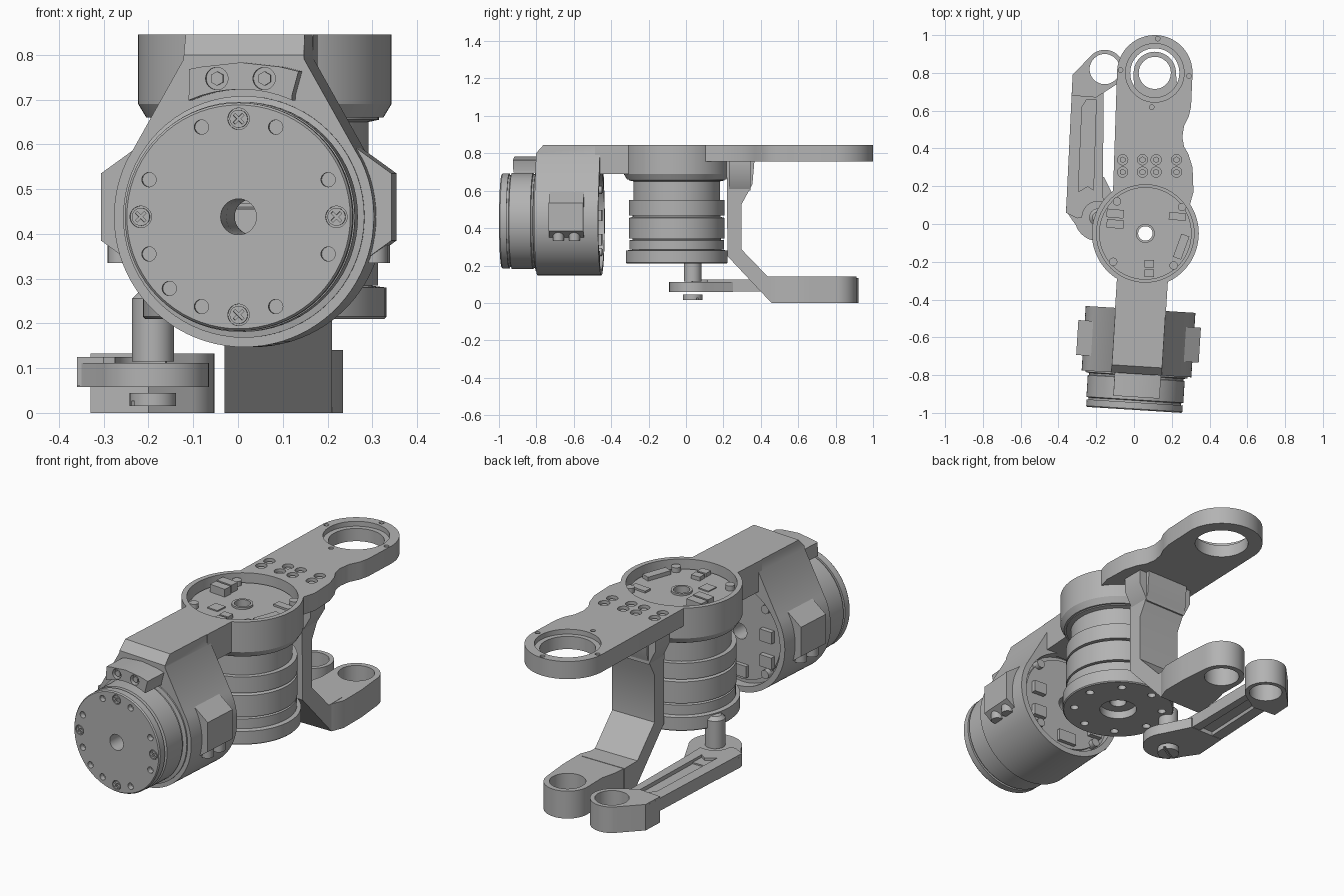
import bpy, bmesh, math
from mathutils import Matrix, Vector

if "Cube" in bpy.data.objects:
    bpy.data.objects.remove(bpy.data.objects["Cube"])

grey = bpy.data.materials.new("machined grey")
grey.use_nodes = True
grey.diffuse_color = (0.45, 0.45, 0.45, 1)
grey.node_tree.nodes["Principled BSDF"].inputs["Base Color"].default_value = grey.diffuse_color

HUB = (0.06, -0.05)
END = (0.11, 0.80)
# The front assembly swings slightly about the hub axis
SWING = Matrix.Translation((*HUB, 0)) @ Matrix.Rotation(math.radians(-3.6), 4, 'Z')
AXIS_Z = 0.438
FORWARD = SWING @ Matrix.Translation((0, 0, AXIS_Z)) @ Matrix.Rotation(math.pi / 2, 4, 'X')
AT_HUB = Matrix.Translation((*HUB, 0))


def finish(name, bm, matrix=None):
    bmesh.ops.recalc_face_normals(bm, faces=bm.faces)
    if matrix:
        bm.transform(matrix)
    mesh = bpy.data.meshes.new(name)
    bm.to_mesh(mesh)
    bm.free()
    mesh.materials.append(grey)
    obj = bpy.data.objects.new(name, mesh)
    bpy.context.collection.objects.link(obj)
    return obj


def arc(cx, cy, r, a0, a1, n=24):
    steps = [math.radians(a0 + (a1 - a0) * i / n) for i in range(n + 1)]
    return [(cx + r * math.cos(a), cy + r * math.sin(a)) for a in steps]


def prism(name, outline, lo, hi, axis='z', matrix=None):
    place = {'x': lambda p, d: (d, *p), 'y': lambda p, d: (p[0], d, p[1]), 'z': lambda p, d: (*p, d)}[axis]
    bm = bmesh.new()
    a = [bm.verts.new(place(p, lo)) for p in outline]
    b = [bm.verts.new(place(p, hi)) for p in outline]
    bm.faces.new(a)
    bm.faces.new(b)
    for i in range(len(a)):
        j = (i + 1) % len(a)
        bm.faces.new((a[i], a[j], b[j], b[i]))
    return finish(name, bm, matrix)


def lathe(name, profile, matrix=None, n=72):
    """Revolve a closed (radius, height) loop with a bore."""
    bm = bmesh.new()
    rings = [[bm.verts.new((r * math.cos(math.tau * i / n), r * math.sin(math.tau * i / n), z))
              for i in range(n)] for r, z in profile]
    for k, a in enumerate(rings):
        b = rings[(k + 1) % len(rings)]
        for i in range(n):
            j = (i + 1) % n
            bm.faces.new((a[i], a[j], b[j], b[i]))
    return finish(name, bm, matrix)


def rods(name, items, matrix=None, n=32):
    """Cylinders given as (x, y, radius, low, high)."""
    bm = bmesh.new()
    for x, y, r, lo, hi in items:
        bmesh.ops.create_cone(bm, cap_ends=True, segments=n, radius1=r, radius2=r, depth=hi - lo,
                              matrix=Matrix.Translation((x, y, (lo + hi) / 2)))
    return finish(name, bm, matrix)


def boxes(name, items, matrix=None):
    """Boxes given as (x, y, width, length, low, high, turn)."""
    bm = bmesh.new()
    for x, y, w, l, lo, hi, turn in items:
        m = Matrix.Translation((x, y, (lo + hi) / 2)) @ Matrix.Rotation(math.radians(turn), 4, 'Z')
        bmesh.ops.create_cube(bm, size=1, matrix=m @ Matrix.Diagonal((w, l, hi - lo, 1)))
    return finish(name, bm, matrix)


def cut(obj, *cutters):
    for c in cutters:
        mod = obj.modifiers.new("cut", 'BOOLEAN')
        mod.object, mod.operation, mod.solver = c, 'DIFFERENCE', 'EXACT'
    graph = bpy.context.evaluated_depsgraph_get()
    mesh = bpy.data.meshes.new_from_object(obj.evaluated_get(graph))
    obj.modifiers.clear()
    obj.data = mesh
    for c in cutters:
        bpy.data.objects.remove(c)
    return obj


def ring_points(radius, start, count):
    return arc(0, 0, radius, start, start + 360 * (count - 1) / count, count - 1)


# Upper arm plate with far bearing ring
outline = arc(*END, 0.2, 0, 176, 40) + [(-0.11, 0.2), (-0.11, 0.1), (0.29, 0.08), (0.315, 0.17), (0.31, 0.3),
          (0.288, 0.37), (0.265, 0.41), (0.256, 0.46), (0.265, 0.52), (0.29, 0.57), (0.302, 0.62)]
bolts = [(x, y) for x in (-0.06, 0.045, 0.117, 0.225) for y in (0.275, 0.34)]
pins = [(END[0] + x, END[1] + y) for x, y in ring_points(0.182, 85, 4)]
cut(prism("upper_arm", outline, 0.755, 0.845),
    rods("hub_recess", [(*HUB, 0.262, 0.7, 0.9)], n=72),
    rods("ring_bore", [(*END, 0.13, 0.7, 0.9)], n=64),
    rods("ring_step", [(*END, 0.155, 0.82, 0.9)], n=64),
    rods("bolt_holes", [(x, y, 0.027, 0.815, 0.9) for x, y in bolts] +
         [(x, y, 0.012, 0.81, 0.9) for x, y in pins]))
lathe_bolts = rods("arm_bolts", [(x, y, 0.017, 0.8, 0.835) for x, y in bolts], n=6)

# Hub cup, circuit board and its components
lathe("hub_cup", [(0.04, 0.66), (0.265, 0.66), (0.283, 0.69), (0.283, 0.845), (0.258, 0.845),
                  (0.258, 0.785), (0.04, 0.785)], AT_HUB)
lathe("hub_board", [(0.04, 0.78), (0.245, 0.78), (0.245, 0.8), (0.04, 0.8)], AT_HUB)
lathe("hub_collar", [(0.038, 0.78), (0.05, 0.78), (0.05, 0.81), (0.038, 0.81)], AT_HUB)
boxes("hub_connectors", [(-0.1, 0.055, 0.09, 0.045, 0.79, 0.84, -5), (-0.1, 0.0, 0.09, 0.045, 0.79, 0.84, -5),
      (-0.02, -0.145, 0.06, 0.06, 0.79, 0.806, -5), (0.08, -0.21, 0.05, 0.04, 0.79, 0.82, 0),
      (0.08, -0.26, 0.05, 0.04, 0.79, 0.82, 0), (0.25, -0.12, 0.045, 0.13, 0.79, 0.82, -20),
      (0.23, 0.04, 0.09, 0.04, 0.79, 0.81, -5)])
rods("board_standoffs", [(x, y, 0.022, 0.78, 0.825) for x, y in
     ((-0.09, 0.12), (0.21, -0.22), (-0.11, -0.2), (0.255, 0.09))])

# Main motor stack under the hub
flange_holes = rods("flange_holes", [(x, y, 0.02, 0.15, 0.235) for x, y in ring_points(0.215, 10, 8)], AT_HUB)
lathe("main_motor", [(0.04, 0.67), (0.255, 0.67), (0.255, 0.655), (0.232, 0.65), (0.232, 0.55), (0.255, 0.55),
      (0.255, 0.468), (0.235, 0.468), (0.235, 0.46), (0.255, 0.455), (0.255, 0.345), (0.236, 0.345),
      (0.236, 0.338), (0.253, 0.335), (0.253, 0.285), (0.04, 0.285)], AT_HUB)
cut(lathe("output_flange", [(0.04, 0.3), (0.24, 0.3), (0.24, 0.284), (0.272, 0.28), (0.272, 0.215),
          (0.267, 0.21), (0.09, 0.21), (0.09, 0.25), (0.04, 0.25)], AT_HUB), flange_holes)

# Crank pin and its retaining screw
PIN = (-0.19, 0.035)
lathe("crank_pin", [(0.005, 0.275), (0.03, 0.272), (0.047, 0.255), (0.047, 0.115), (0.005, 0.115)],
      Matrix.Translation((*PIN, 0)), 40)
cut(rods("pin_screw", [(*PIN, 0.03, 0.04, 0.12), (*PIN, 0.052, 0.015, 0.044)]),
    boxes("screw_slot", [(*PIN, 0.2, 0.012, 0, 0.027, 30)]))

# Push link: bar with pockets on both faces, thin pin eye and thick far eye
EYE = (-0.155, 0.82)
bar = [(-0.36, 0.06), (-0.325, 0.79), (-0.16, 0.72), (-0.165, 0.2), (-0.16, 0.06), (-0.3, 0.03)]
pocket = [(-0.295, 0.17), (-0.275, 0.62), (-0.25, 0.66), (-0.2, 0.66), (-0.215, 0.18), (-0.245, 0.2)]
cut(prism("link_bar", bar, 0.06, 0.125),
    prism("pocket_top", pocket, 0.105, 0.2), prism("pocket_bottom", pocket, 0.0, 0.08),
    rods("eye_clearance", [(*EYE, 0.09, -0.1, 0.2)]),
    rods("pin_clearance", [(*PIN, 0.085, 0.112, 0.2)]))
prism("link_pin_eye", arc(*PIN, 0.125, 200, 395) + [(-0.16, 0.25), (-0.35, 0.25), (-0.36, 0.07)], 0.058, 0.112)
cut(prism("link_far_eye", arc(*EYE, 0.102, -60, 130, 32) + [(-0.325, 0.79), (-0.33, 0.68), (-0.2, 0.67)], 0, 0.133),
    rods("eye_bore", [(*EYE, 0.08, -0.1, 0.3)], n=48))

# Lower fork arm: bent strut, flared top and bearing foot
strut = [(0.217, 0.76), (0.366, 0.76), (0.355, 0.634), (0.297, 0.527), (0.297, 0.286), (0.436, 0.142),
         (0.54, 0.142), (0.54, 0.0), (0.457, 0.0), (0.222, 0.25)]
prism("lower_strut", strut, -0.03, 0.21, 'x')
prism("strut_flare", [(-0.07, 0.76), (0.25, 0.76), (0.25, 0.68), (0.205, 0.6), (-0.03, 0.6), (-0.07, 0.68)],
      0.23, 0.345, 'y')
foot = arc(*END, 0.112, 0, 180) + [(0, 0.68), (-0.02, 0.6), (-0.03, 0.457), (0.21, 0.457), (0.235, 0.52), (0.235, 0.66)]
cut(prism("lower_foot", foot, 0, 0.14), rods("foot_bore", [(*END, 0.085, -0.1, 0.3)], n=48))

# Front arm joining the hub to the motor housing
prism("front_arm", [(-0.135, -0.43), (0.135, -0.43), (0.135, -0.235), (0.12, -0.235), (0, -0.268),
                    (-0.12, -0.235), (-0.135, -0.235)], 0.69, 0.845, 'z', SWING)

# Motor housing with roof, nose bevel, back recess and bore
roof = [(0.25, 0.585), (0.135, 0.79), (0.133, 0.845), (-0.133, 0.845), (-0.135, 0.79), (-0.25, 0.585)]
section = roof + arc(0, AXIS_Z, 0.291, 150, 390, 56)[1:-1]
housing = prism("front_housing", section, -0.745, -0.403, 'y', SWING)
cut(housing,
    prism("nose_bevel", [(-0.8, 0.72), (-0.8, 0.9), (-0.64, 0.9), (-0.705, 0.845), (-0.745, 0.80)], -0.4, 0.4, 'x', SWING),
    rods("back_recess", [(0, 0, 0.262, 0.3, 0.45)], FORWARD, 64),
    rods("shaft_bore", [(0, 0, 0.04, 0.3, 0.9)], FORWARD))
lathe("back_board", [(0.04, 0.435), (0.24, 0.435), (0.24, 0.455), (0.04, 0.455)], FORWARD)
boxes("back_connectors", [(s * 0.17, y, 0.07, 0.06, 0.41, 0.44, 0) for s in (-1, 1) for y in (-0.1, 0.03)] +
      [(0, -0.19, 0.1, 0.06, 0.415, 0.44, 0)], FORWARD)
rods("back_standoffs", [(x, y, 0.022, 0.41, 0.45) for x, y in ring_points(0.235, 45, 4)], FORWARD)

# Side clamp lugs with screw bosses
for side, label in ((1, "left"), (-1, "right")):
    lug = [(side * x, z) for x, z in ((0.2, 0.6), (0.235, 0.6), (0.325, 0.535), (0.325, 0.385), (0.27, 0.345), (0.2, 0.345))]
    prism(label + "_lug", lug, -0.665, -0.48, 'y', SWING)
    rods(label + "_lug_screws", [(side * 0.283, y, 0.03, 0.335, 0.42) for y in (-0.615, -0.53)], SWING)

# Front motor rings and drilled output disc
lathe("front_motor_ring", [(0.04, 0.74), (0.27, 0.74), (0.27, 0.752), (0.25, 0.756), (0.25, 0.765), (0.257, 0.768),
      (0.257, 0.882), (0.245, 0.886), (0.245, 0.898), (0.04, 0.898)], FORWARD)
drills = ring_points(0.217, 22.5, 8) + [(-0.155, -0.16)]
screws = ring_points(0.219, 0, 4)
cut(lathe("output_disc", [(0.04, 0.896), (0.255, 0.896), (0.255, 0.93), (0.25, 0.936), (0.04, 0.936)], FORWARD),
    rods("disc_drills", [(x, y, 0.016, 0.91, 1) for x, y in drills] +
         [(x, y, 0.024, 0.925, 1) for x, y in screws], FORWARD))
cut(rods("disc_screws", [(x, y, 0.02, 0.91, 0.936) for x, y in screws], FORWARD),
    boxes("cross_slots_a", [(x, y, 0.028, 0.006, 0.928, 1, 45) for x, y in screws], FORWARD),
    boxes("cross_slots_b", [(x, y, 0.028, 0.006, 0.928, 1, -45) for x, y in screws], FORWARD))

# Cable clip above the disc
clip = [(-0.115, 0.33), (-0.09, 0.335), (0, 0.345), (0.09, 0.335), (0.13, 0.325), (0.115, 0.27)] + \
       arc(0, 0, 0.285, 66, 114, 8)
cut(prism("cable_clip", clip, 0.73, 0.868, 'z', FORWARD),
    rods("clip_holes", [(x, 0.309, 0.025, 0.845, 1) for x in (-0.053, 0.053)], FORWARD))
rods("clip_screws", [(x, 0.309, 0.016, 0.83, 0.862) for x in (-0.053, 0.053)], FORWARD, 6)

# Smooth the round walls while keeping edges crisp
bpy.ops.object.select_all(action='DESELECT')
for obj in bpy.context.scene.objects:
    if obj.type == 'MESH':
        obj.select_set(True)
        bpy.context.view_layer.objects.active = obj
bpy.ops.object.shade_smooth_by_angle(angle=math.radians(30))
